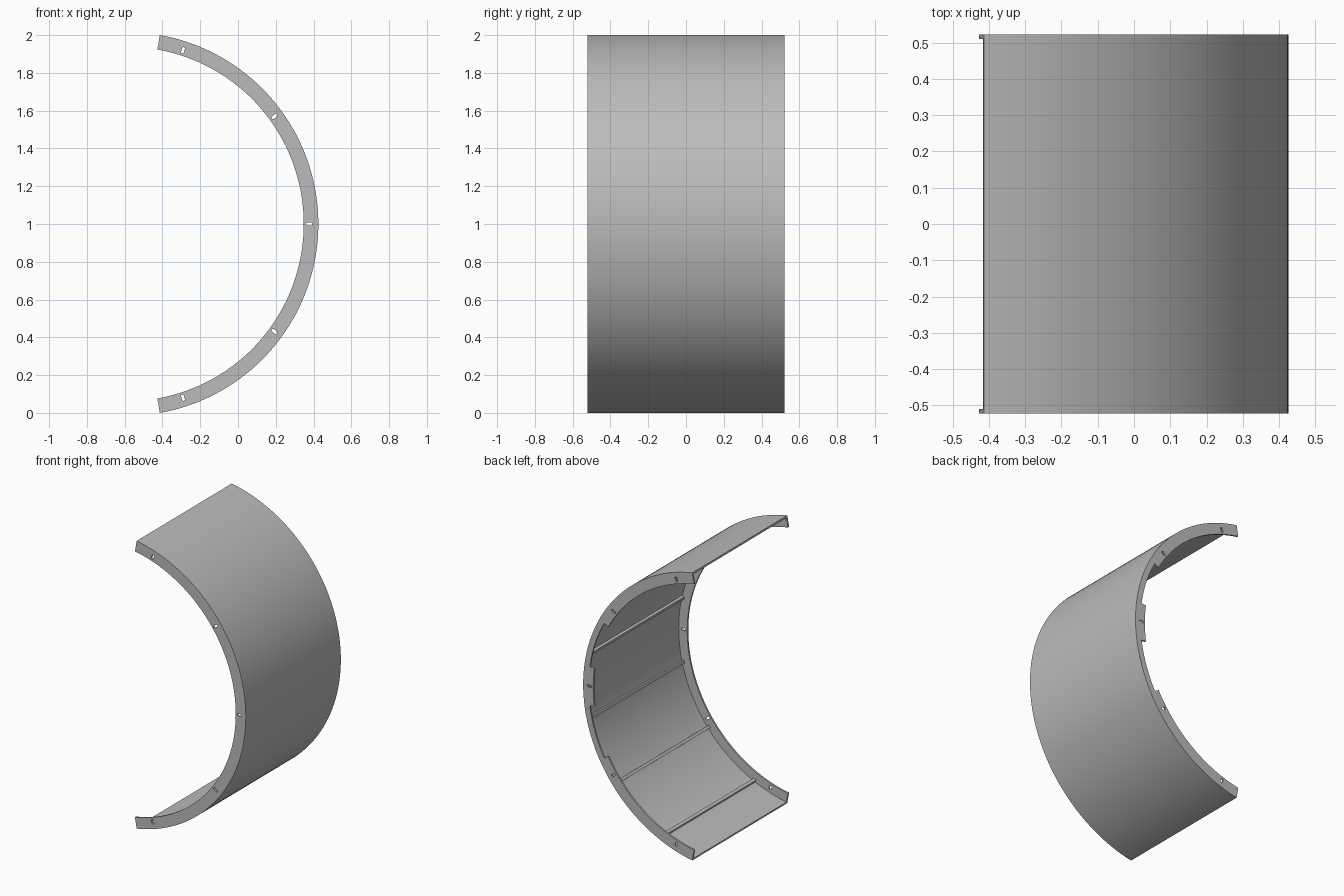
import bpy, bmesh
from math import sin, cos, radians
from mathutils import Matrix, Vector

cube = bpy.data.objects.get("Cube")
if cube:
    bpy.data.objects.remove(cube)

CENTRE = Vector((-0.59, 0, 1))   # axis of the curved panel
HALF = 80                        # half of the arc, in degrees
R_OUT, R_SHELL, R_LIP = 1.0154, 1.003, 0.938
R_NOTCH, R_HOLE = 0.974, 0.967
Y_END, LIP = 0.522, 0.012

grey = bpy.data.materials.new("plain grey")
grey.use_nodes = True
grey.diffuse_color = (0.5, 0.5, 0.5, 1)
bsdf = next(n for n in grey.node_tree.nodes if n.type == "BSDF_PRINCIPLED")
bsdf.inputs["Base Color"].default_value = grey.diffuse_color


def polar(r, angle, y):
    a = radians(angle)
    return CENTRE + Vector((r * cos(a), y, r * sin(a)))


def finish(name, bm):
    bmesh.ops.recalc_face_normals(bm, faces=bm.faces)
    mesh = bpy.data.meshes.new(name)
    bm.to_mesh(mesh)
    bm.free()
    mesh.materials.append(grey)
    obj = bpy.data.objects.new(name, mesh)
    bpy.context.collection.objects.link(obj)
    return obj


def arc_block(name, r0, r1, a0, a1, y0, y1, steps):
    """Solid with a rectangular section swept along an arc."""
    bm = bmesh.new()
    rings = []
    for i in range(steps + 1):
        a = a0 + (a1 - a0) * i / steps
        rings.append([bm.verts.new(polar(r, a, y))
                      for r, y in ((r0, y0), (r1, y0), (r1, y1), (r0, y1))])
    for p, q in zip(rings, rings[1:]):
        for k in range(4):
            n = (k + 1) % 4
            bm.faces.new((p[k], p[n], q[n], q[k]))
    bm.faces.new(rings[0])
    bm.faces.new(rings[-1])
    return finish(name, bm)


def slot_cutter(angle):
    """Rounded slot, long in the radial direction."""
    bm = bmesh.new()
    ring = []
    for i in range(16):
        t = radians(i * 22.5 + 11.25)
        u = 0.008 * cos(t) + (0.009 if cos(t) > 0 else -0.009)
        ring.append(bm.verts.new((u, -1, 0.008 * sin(t))))
    face = bm.faces.new(ring)
    ext = bmesh.ops.extrude_face_region(bm, geom=[face])
    top = [v for v in ext["geom"] if isinstance(v, bmesh.types.BMVert)]
    bmesh.ops.translate(bm, verts=top, vec=(0, 2, 0))
    place = Matrix.Translation(polar(R_HOLE, angle, 0)) @ Matrix.Rotation(-radians(angle), 4, "Y")
    bmesh.ops.transform(bm, matrix=place, verts=bm.verts)
    return finish("slot_cutter", bm)


def cut(obj, cutters):
    for c in cutters:
        c.hide_render = True
        mod = obj.modifiers.new("cut", "BOOLEAN")
        mod.operation, mod.solver, mod.object = "DIFFERENCE", "EXACT", c
    bpy.context.view_layer.update()
    deps = bpy.context.evaluated_depsgraph_get()
    mesh = bpy.data.meshes.new_from_object(obj.evaluated_get(deps))
    obj.modifiers.clear()
    obj.data = mesh


# Curved outer skin
shell = arc_block("curved_shell", R_SHELL, R_OUT, -HALF, HALF, -Y_END, Y_END, 80)

# End lips
front_lip = arc_block("front_lip", R_LIP, R_SHELL, -HALF, HALF, -Y_END, -Y_END + LIP, 80)
back_lip = arc_block("back_lip", R_LIP, R_SHELL, -HALF, HALF, Y_END - LIP, Y_END, 80)

# Mounting slots through both lips, notches in the back lip only
slots = [slot_cutter(a) for a in (-72, -36, 0, 36, 72)]
notches = [arc_block("notch_cutter", 0.9, R_NOTCH, s * 8, s * 28.7, 0.4, 0.6, 10)
           for s in (-1, 1)]
cut(front_lip, slots)
cut(back_lip, slots + notches)
for helper in slots + notches:
    bpy.data.objects.remove(helper)

# Stiffening ribs along the inside
for i in range(6):
    a = -65 + 26 * i
    arc_block(f"inner_rib_{i + 1}", 0.985, R_SHELL + 0.002, a - 0.6, a + 0.6,
              -Y_END + LIP, Y_END - LIP, 1)

# Smooth the curved faces, keep the edges sharp
bpy.ops.object.select_all(action="DESELECT")
for obj in (shell, front_lip, back_lip):
    obj.select_set(True)
bpy.context.view_layer.objects.active = shell
bpy.ops.object.shade_smooth_by_angle(angle=radians(30))
